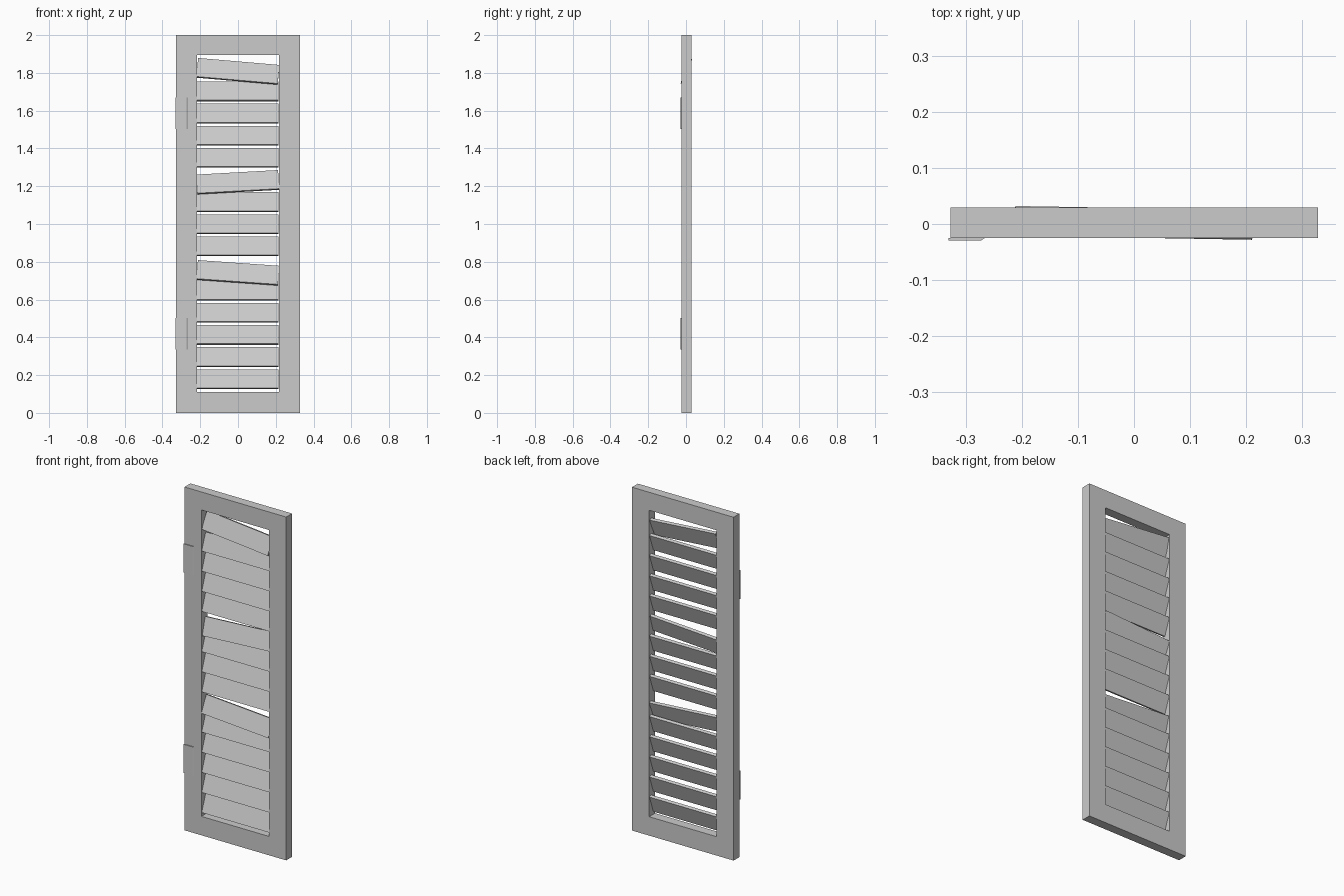
import bpy, bmesh, math
from mathutils import Euler

if "Cube" in bpy.data.objects:
    bpy.data.objects.remove(bpy.data.objects["Cube"])


def make_object(name, bm):
    bmesh.ops.recalc_face_normals(bm, faces=bm.faces)
    mesh = bpy.data.meshes.new(name)
    bm.to_mesh(mesh)
    bm.free()
    obj = bpy.data.objects.new(name, mesh)
    bpy.context.collection.objects.link(obj)
    return obj


def rect(x0, x1, z0, z1):
    return [(x0, z0), (x1, z0), (x1, z1), (x0, z1)]


# Frame: outer rectangle with a rectangular opening, joined as one solid
FRONT, BACK = -0.025, 0.029
outer, inner = rect(-0.327, 0.328, 0, 2), rect(-0.218, 0.217, 0.11, 1.895)
bm = bmesh.new()
loops = [[bm.verts.new((x, y, z)) for x, z in shape]
         for shape, y in ((outer, FRONT), (outer, BACK), (inner, BACK), (inner, FRONT))]
for a in range(4):
    la, lb = loops[a], loops[(a + 1) % 4]
    for i in range(4):
        j = (i + 1) % 4
        bm.faces.new((la[i], la[j], lb[j], lb[i]))
make_object("shutter_frame", bm)

# Slats: leaning boards; three have slipped out of line
LENGTH, THICK, WIDTH, LEAN = 0.432, 0.018, 0.105, math.radians(-20)
slipped = {5: (-0.023, 4.0, 0), 9: (-0.012, -3.2, 0), 14: (-0.011, 4.9, -1.0)}
for i in range(15):
    drop, roll, yaw = slipped.get(i, (0, 0, 0))
    bm = bmesh.new()
    bmesh.ops.create_cube(bm, size=1)
    bmesh.ops.scale(bm, vec=(LENGTH, THICK, WIDTH), verts=bm.verts)
    slat = make_object(f"slat_{i + 1}", bm)
    slat.location = (-0.0005, 0.002, 0.1785 + 0.1172 * i + drop)
    slat.rotation_euler = Euler((LEAN, math.radians(roll), math.radians(yaw)))

# Hinge plates: thin plates with a bevelled inner edge
profile = [(-0.331, FRONT), (-0.331, -0.0297), (-0.273, -0.0297), (-0.266, FRONT)]
for name, z0 in (("lower_hinge", 0.335), ("upper_hinge", 1.503)):
    bm = bmesh.new()
    face = bm.faces.new([bm.verts.new((x, y, z0)) for x, y in profile])
    ext = bmesh.ops.extrude_face_region(bm, geom=[face], use_keep_orig=True)
    top = [g for g in ext["geom"] if isinstance(g, bmesh.types.BMVert)]
    bmesh.ops.translate(bm, verts=top, vec=(0, 0, 0.167))
    make_object(name, bm)
